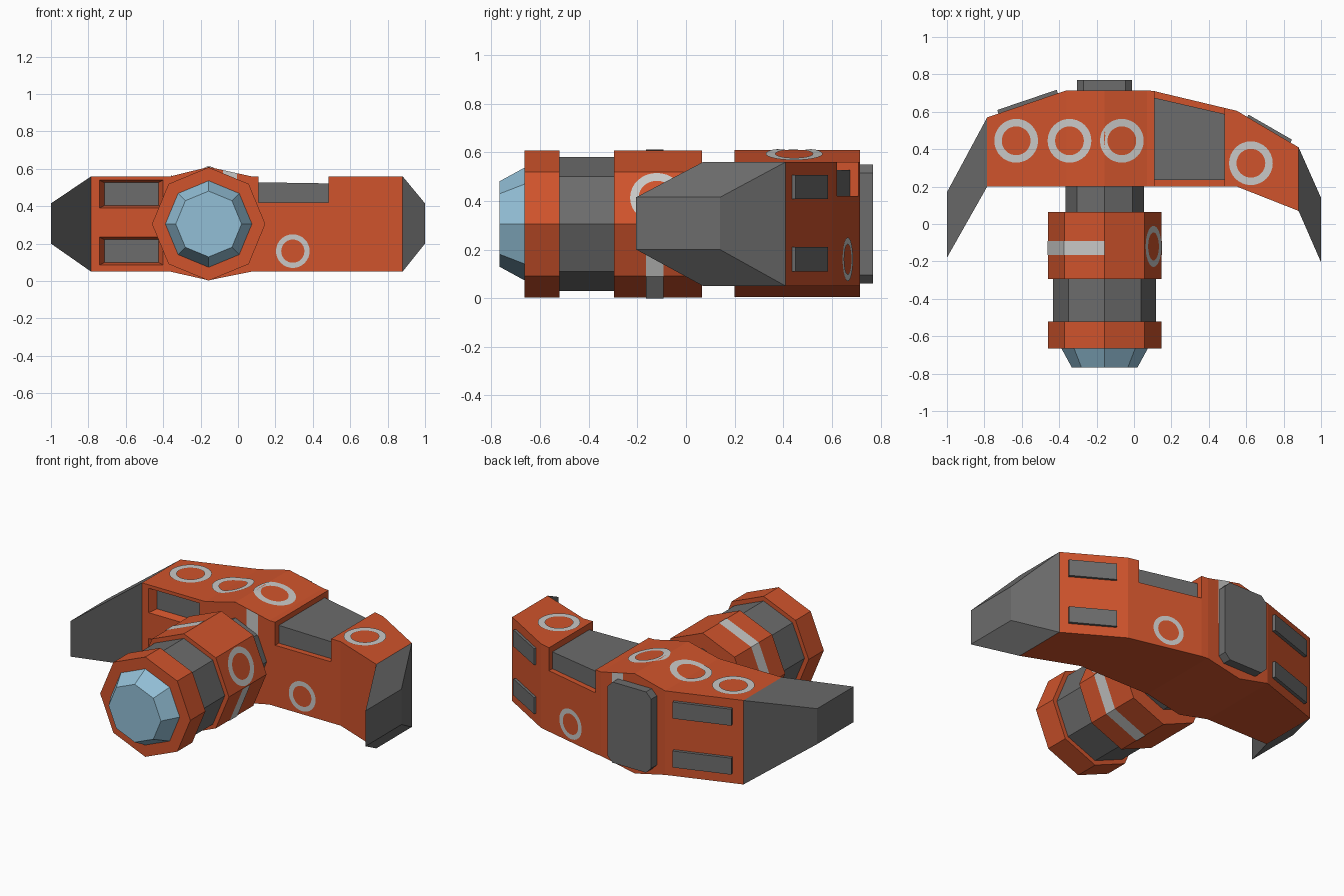
import bpy, bmesh, math
from mathutils import Vector as V

if "Cube" in bpy.data.objects:
    bpy.data.objects.remove(bpy.data.objects["Cube"])


def material(name, r, g, b):
    m = bpy.data.materials.new(name)
    m.diffuse_color = (r, g, b, 1)
    m.use_nodes = True
    m.node_tree.nodes["Principled BSDF"].inputs["Base Color"].default_value = m.diffuse_color
    return m


ORANGE = material("orange paint", 0.63, 0.088, 0.025)
GREY = material("dark grey metal", 0.15, 0.15, 0.15)
WHITE = material("pale grey marking", 0.58, 0.58, 0.57)
GLASS = material("blue glass", 0.29, 0.52, 0.67)
GLOW = material("cyan glow", 0.006, 0.38, 0.62)


def make(name, verts, faces, mat, solid=True):
    me = bpy.data.meshes.new(name)
    me.from_pydata([tuple(v) for v in verts], [], faces)
    me.materials.append(mat)
    if solid:
        bm = bmesh.new()
        bm.from_mesh(me)
        bmesh.ops.recalc_face_normals(bm, faces=bm.faces)
        bm.to_mesh(me)
        bm.free()
    ob = bpy.data.objects.new(name, me)
    bpy.context.collection.objects.link(ob)
    return ob


def loft(name, rings, mat):
    """Closed solid through a row of matching rings."""
    n = len(rings[0])
    faces = [list(range(n)), [(len(rings) - 1) * n + i for i in range(n)]]
    for k in range(len(rings) - 1):
        for i in range(n):
            j = (i + 1) % n
            faces.append([k * n + i, k * n + j, k * n + n + j, k * n + n + i])
    return make(name, [p for r in rings for p in r], faces, mat)


def section(x, y0, y1, z0, z1):
    return [(x, y0, z0), (x, y1, z0), (x, y1, z1), (x, y0, z1)]


def block(name, x0, x1, y0, y1, z0, z1, mat):
    return loft(name, [section(x0, y0, y1, z0, z1), section(x1, y0, y1, z0, z1)], mat)


def cut(target, cutter):
    mod = target.modifiers.new("cut", 'BOOLEAN')
    mod.object = cutter
    mod.solver = 'EXACT'
    cutter.hide_render = True
    cutter.hide_set(True)


# Main hull, lofted from left to right with a raised middle ridge
hull = loft("hull", [section(*s) for s in (
    (-0.785, 0.2, 0.57, 0.05, 0.56), (-0.36, 0.2, 0.715, 0.05, 0.56),
    (-0.157, 0.2, 0.715, 0.004, 0.61), (0.07, 0.2, 0.715, 0.05, 0.56),
    (0.11, 0.2, 0.71, 0.05, 0.56), (0.55, 0.2, 0.605, 0.05, 0.56),
    (0.88, 0.07, 0.41, 0.05, 0.56))], ORANGE)

# Roof notch with its grey panel
cut(hull, block("notch_cutter", 0.11, 0.485, 0.0, 0.9, 0.42, 0.8, ORANGE))
loft("roof_panel", [section(0.109, 0.235, 0.675, 0.41, 0.528),
                    section(0.486, 0.235, 0.588, 0.41, 0.522)], GREY)

# Recessed front intakes
for tag, z in (("lower", 0.16), ("upper", 0.465)):
    rings = []
    for y, d in ((0.19, 0.004), (0.25, -0.03)):
        x0, x1, h = -0.742 - d, -0.398 + d, 0.075 + d * 0.5
        rings.append([(x0, y, z - h), (x1, y, z - h), (x1, y, z + h), (x0, y, z + h)])
    cut(hull, loft(tag + "_intake_cutter", rings, ORANGE))
    block(tag + "_intake_panel", -0.715, -0.425, 0.245, 0.256, z - 0.062, z + 0.062, GREY)

# Swept grey wing tips
for tag, root, tip in (("left", (-0.785, 0.2, 0.57), (-1.0, -0.18, 0.17)),
                       ("right", (0.88, 0.07, 0.41), (1.0, -0.205, 0.14))):
    loft(tag + "_wing_tip", [section(*root, 0.05, 0.56), section(*tip, 0.2, 0.415)], GREY)

# Rear hatch with chamfered corners
hx0, hx1, hz0, hz1, c = -0.305, -0.01, 0.06, 0.55, 0.035
outline = [(hx0 + c, hz0), (hx1 - c, hz0), (hx1, hz0 + c), (hx1, hz1 - c),
           (hx1 - c, hz1), (hx0 + c, hz1), (hx0, hz1 - c), (hx0, hz0 + c)]
loft("rear_hatch", [[(x, y, z) for x, z in outline] for y in (0.71, 0.769)], GREY)


# Rear thrusters: open frames with a glowing slot
def thruster(name, p, q, z):
    p, q, up = V((*p, z)), V((*q, z)), V((0, 0, 1))
    along = (q - p).normalized()
    out = up.cross(along)

    def ring(depth, inset):
        a = p + along * inset + out * depth
        b = q - along * inset + out * depth
        h = up * (0.05 - inset * 0.75)
        return [a - h, b - h, b + h, a + h]
    ob = loft(name, [ring(-0.01, 0), ring(0.065, 0), ring(0.065, 0.03), ring(0.03, 0.035)], GREY)
    ob.data.materials.append(GLOW)
    ob.data.polygons[1].material_index = 1


for tag, z in (("lower", 0.16), ("upper", 0.457)):
    thruster(tag + "_left_thruster", (-0.41, 0.708), (-0.728, 0.6), z)
    thruster(tag + "_right_thruster", (0.84, 0.442), (0.607, 0.576), z)

# Eight-sided front pod
CX, CZ = -0.157, 0.305


def octagon(y, r):
    return [(CX + r * math.cos(k * math.pi / 4), y, CZ + r * math.sin(k * math.pi / 4))
            for k in range(8)]


for name, y0, r0, y1, r1, mat in (
        ("pod_neck", 0.21, 0.21, 0.06, 0.21, GREY),
        ("pod_rear_collar", 0.065, 0.303, -0.295, 0.303, ORANGE),
        ("pod_barrel", -0.29, 0.275, -0.525, 0.275, GREY),
        ("pod_front_collar", -0.52, 0.303, -0.665, 0.303, ORANGE),
        ("pod_window", -0.66, 0.234, -0.766, 0.176, GLASS)):
    loft(name, [octagon(y0, r0), octagon(y1, r1)], mat)


# Ring and stripe markings: thin sheets just above the paint
def ring_mark(name, place, outer, inner, n=32):
    verts = []
    for i in range(n):
        a = 2 * math.pi * i / n
        verts += [place(r * math.cos(a), r * math.sin(a)) for r in (inner, outer)]
    faces = [[2 * i, 2 * i + 1, (2 * i + 3) % (2 * n), (2 * i + 2) % (2 * n)] for i in range(n)]
    make(name, verts, faces, WHITE, False)


def roof(x):
    rise = max(0, min((x + 0.36) / 0.203, (0.07 - x) / 0.227))
    return 0.56 + 0.05 * rise


def back(x):
    return 0.71 - (x - 0.11) * 0.2386


for i, (cx, cy) in enumerate(((-0.63, 0.445), (-0.345, 0.445), (-0.065, 0.445), (0.625, 0.325))):
    ring_mark(f"roof_ring_{i + 1}",
              lambda a, b: (cx + a, cy + b, roof(cx + a) + 0.004), 0.117, 0.077)
ring_mark("front_ring", lambda a, b: (0.293 + a, 0.197, 0.16 + b), 0.09, 0.062)
ring_mark("rear_ring", lambda a, b: (0.31 - a, back(0.31 - a) + 0.003, 0.16 + b), 0.09, 0.062)

for tag, y, flip in (("front", 0.197, False), ("rear", 0.718, True)):
    quad = [(-0.08, y, 0.3), (-0.005, y, 0.3), (-0.005, y, roof(-0.005)), (-0.08, y, roof(-0.08))]
    make(tag + "_hull_stripe", quad[::-1] if flip else quad, [[0, 1, 2, 3]], WHITE, False)

# Pod markings repeat after half a turn
for tag, turn in (("right", 0), ("left", math.pi)):
    ang = turn + math.pi / 8
    n = V((math.cos(ang), 0, math.sin(ang)))
    t = V((-math.sin(ang), 0, math.cos(ang)))
    mid = V((CX, -0.12, CZ)) + n * (0.303 * math.cos(math.pi / 8) + 0.003)
    ring_mark(tag + "_pod_ring", lambda a, b: mid + V((0, a, 0)) + t * b, 0.11, 0.075)
    verts = []
    for k in range(3):
        a = turn + math.pi * 1.5 + k * math.pi / 4
        verts += [(CX + 0.306 * math.cos(a), y, CZ + 0.306 * math.sin(a)) for y in (-0.165, -0.092)]
    make(tag + "_pod_stripe", verts, [[0, 1, 3, 2], [2, 3, 5, 4]], WHITE, False)
